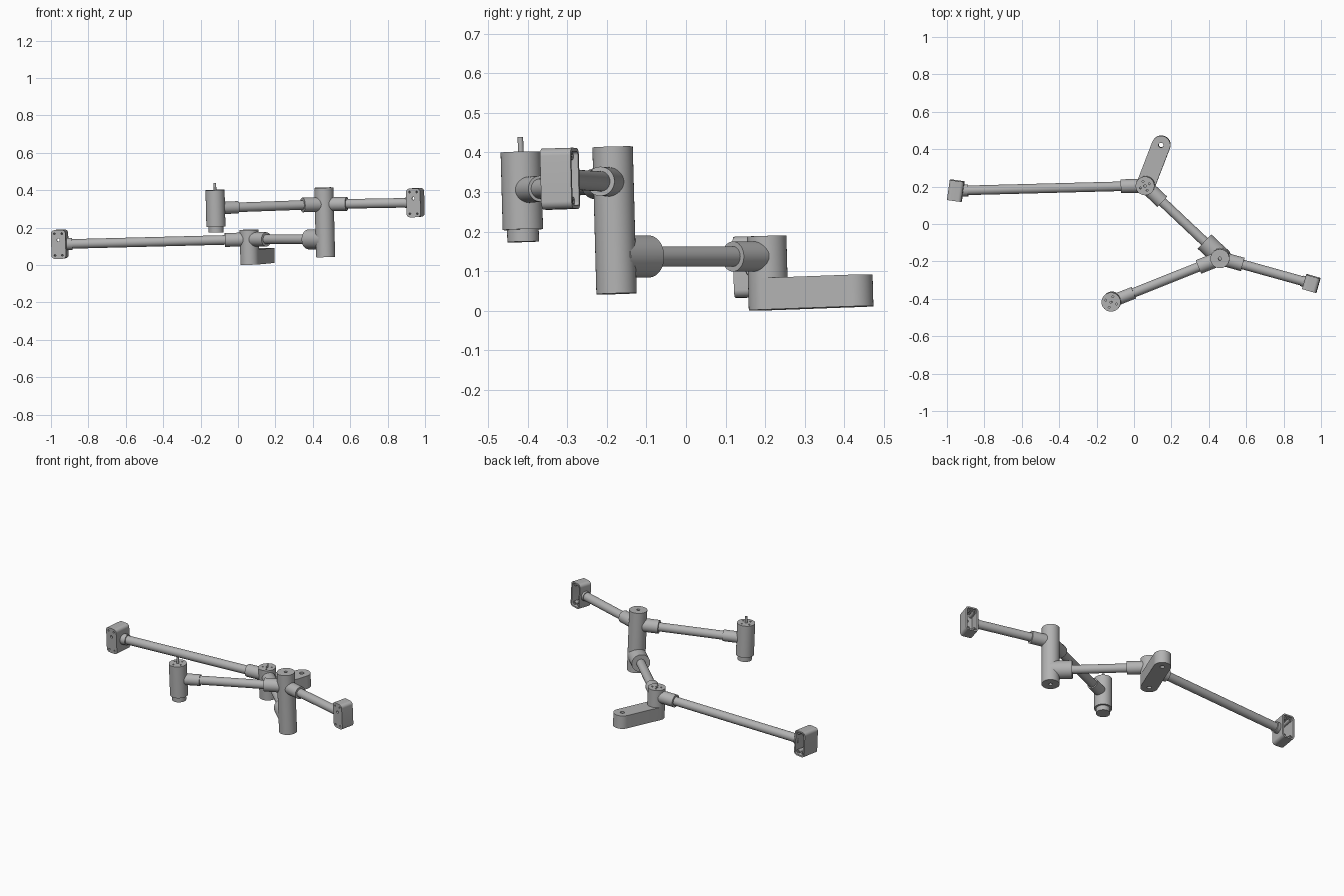
import bpy, bmesh, math
from mathutils import Matrix, Vector

cube = bpy.data.objects.get("Cube")
if cube:
    bpy.data.objects.remove(cube, do_unlink=True)

grey = bpy.data.materials.new("machined grey")
grey.use_nodes = True
colour = (0.45, 0.45, 0.45, 1)
grey.diffuse_color = colour
grey.node_tree.nodes["Principled BSDF"].inputs["Base Color"].default_value = colour

parts = []


def add(name, bm):
    bmesh.ops.recalc_face_normals(bm, faces=bm.faces)
    mesh = bpy.data.meshes.new(name)
    bm.to_mesh(mesh)
    bm.free()
    mesh.materials.append(grey)
    obj = bpy.data.objects.new(name, mesh)
    bpy.context.collection.objects.link(obj)
    parts.append(obj)
    return obj


def rod(name, start, end, radius, sides=48):
    """Round bar between two points."""
    a, b = Vector(start), Vector(end)
    turn = (b - a).to_track_quat('Z', 'Y').to_matrix().to_4x4()
    bm = bmesh.new()
    bmesh.ops.create_cone(bm, cap_ends=True, segments=sides, radius1=radius, radius2=radius,
                          depth=(b - a).length, matrix=Matrix.Translation((a + b) / 2) @ turn)
    return add(name, bm)


def slab(name, corners, radius, low, high, matrix=Matrix(), steps=10):
    """Prism whose outline is rounded around each corner centre, in order."""
    bm = bmesh.new()
    count = len(corners)
    ring = []
    for i, c in enumerate(corners):
        c = Vector(c)
        into = c - Vector(corners[i - 1])
        out = Vector(corners[(i + 1) % count]) - c
        first = math.atan2(into.y, into.x) - math.pi / 2
        sweep = (math.atan2(out.y, out.x) - math.pi / 2 - first) % (2 * math.pi)
        for k in range(steps + 1):
            t = first + sweep * k / steps
            p = c + radius * Vector((math.cos(t), math.sin(t)))
            ring.append(bm.verts.new((p.x, p.y, low)))
    face = bm.faces.new(ring)
    grown = bmesh.ops.extrude_face_region(bm, geom=[face])["geom"]
    bmesh.ops.translate(bm, vec=(0, 0, high - low),
                        verts=[v for v in grown if isinstance(v, bmesh.types.BMVert)])
    bm.transform(matrix)
    return add(name, bm)


def carve(obj, *cutters):
    """Subtract the cutters for good."""
    for cutter in cutters:
        mod = obj.modifiers.new("cut", 'BOOLEAN')
        mod.operation = 'DIFFERENCE'
        mod.solver = 'EXACT'
        mod.object = cutter
    bpy.context.view_layer.update()
    graph = bpy.context.evaluated_depsgraph_get()
    mesh = bpy.data.meshes.new_from_object(obj.evaluated_get(graph))
    obj.modifiers.clear()
    obj.data = mesh
    for cutter in cutters:
        parts.remove(cutter)
        bpy.data.objects.remove(cutter, do_unlink=True)


def hole(x, y, low, high, radius):
    return rod("hole_cutter", (x, y, low), (x, y, high), radius, 16)


LOW, HIGH = 0.137, 0.325
hub = Vector((0.06, 0.205, LOW))
post = Vector((0.466, -0.178, LOW))
post_high = Vector((post.x, post.y, HIGH))
tool = Vector((-0.116, -0.41, HIGH))
left_mount = Vector((0.953, -0.313, HIGH))
right_mount = Vector((-0.953, 0.178, LOW))


def arm(name, start, end, socket_a, socket_b):
    """Thin bar with a wider socket (length, radius) at each end."""
    along = (end - start).normalized()
    rod(name, start, end, 0.0255)
    for tag, base, way, (length, radius) in (("inner", start, along, socket_a),
                                             ("outer", end, -along, socket_b)):
        rod(f"{name}_{tag}_socket", base, base + way * length, radius)


# Hub with screw holes and a side slot
hub_body = rod("hub", (hub.x, hub.y, 0.002), (hub.x, hub.y, 0.188), 0.05, 64)
holes = [hole(hub.x, hub.y, 0.17, 0.2, 0.007), hole(hub.x, hub.y, -0.02, 0.03, 0.013)]
for k in range(4):
    t = math.radians(25 + 90 * k)
    holes.append(hole(hub.x + 0.026 * math.cos(t), hub.y + 0.026 * math.sin(t), 0.17, 0.2, 0.005))
slot = slab("slot_cutter", [(0.036, 0.14), (0.06, 0.14), (0.06, 0.17), (0.036, 0.17)],
            0.002, 0.038, 0.056)
carve(hub_body, slot, *holes)

# Base foot
foot_end = (0.143, 0.42)
foot = slab("base_foot", [hub.xy[:], foot_end], 0.05, 0.002, 0.082, steps=24)
carve(foot, hole(*foot_end, -0.05, 0.15, 0.013), hole(hub.x, hub.y, -0.02, 0.03, 0.013))

# Upright post, hollow at both end centres
column = rod("post", (post.x, post.y, 0.043), (post.x, post.y, 0.414), 0.051, 64)
carve(column, hole(post.x, post.y, 0.39, 0.45, 0.009), hole(post.x, post.y, 0, 0.07, 0.011))

# Tool holder: body, narrow collar and pin
body = rod("tool_body", (tool.x, tool.y, 0.226), (tool.x, tool.y, 0.422), 0.051, 64)
marks = []
for k in range(4):
    t = math.radians(70 + 90 * k)
    marks.append(hole(tool.x + 0.03 * math.cos(t), tool.y + 0.03 * math.sin(t), 0.41, 0.43, 0.005))
carve(body, *marks)
rod("tool_collar", (tool.x, tool.y, 0.195), (tool.x, tool.y, 0.23), 0.04)
rod("tool_pin", (tool.x, tool.y, 0.41), (tool.x, tool.y, 0.46), 0.007, 24)


# Box mounts, closed at the front and open at the back
def mount(name, centre, angle, depth):
    frame = (Matrix.Translation(centre) @ Matrix.Rotation(math.radians(angle), 4, 'Z')
             @ Matrix.Rotation(math.pi / 2, 4, 'X'))
    w, h, r, d = 0.02, 0.058, 0.019, depth / 2
    corners = [(-w, -h), (w, -h), (w, h), (-w, h)]
    shell = slab(name, corners, r, -d, d, frame)
    carve(shell, slab("cavity_cutter", corners, r - 0.009, -d - 0.02, d - 0.012, frame))
    drills = [rod("drill", frame @ Vector((x, z, 0)), frame @ Vector((x, z, d + 0.01)), 0.005, 16)
              for x, z in corners]
    drills.append(rod("drill", frame @ Vector((0, 0.024, 0)),
                      frame @ Vector((0, 0.024, d + 0.01)), 0.008, 20))
    carve(shell, *drills)
    for i, (x, z) in enumerate(corners):
        boss = rod(f"{name}_boss_{i + 1}", frame @ Vector((x, z, 0.012 - d)),
                   frame @ Vector((x, z, d - 0.011)), 0.011, 24)
        carve(boss, rod("drill", frame @ Vector((x, z, -d)), frame @ Vector((x, z, d)), 0.005, 16))


mount("left_mount", left_mount, -16, 0.08)
mount("right_mount", right_mount, -8, 0.108)


def side_of(target, source):
    """Point where an arm meets the wall of a mount."""
    return target + (source - target).normalized() * 0.034


# Arms
arm("right_arm", hub, side_of(right_mount, hub), (0.13, 0.037), (0.032, 0.032))
arm("middle_arm", hub, post, (0.126, 0.038), (0.123, 0.053))
arm("left_arm", post_high, side_of(left_mount, post_high), (0.125, 0.037), (0.02, 0.029))
arm("tool_arm", post_high, tool, (0.125, 0.039), (0.128, 0.033))

# Lean the whole assembly slightly about the hub
lean = Vector((0, 0, 1)).rotation_difference(Vector((-0.025, -0.027, 1))).to_matrix().to_4x4()
bpy.ops.object.select_all(action='DESELECT')
for obj in parts:
    obj.data.transform(Matrix.Translation(hub) @ lean @ Matrix.Translation(-hub))
    obj.select_set(True)
bpy.context.view_layer.objects.active = parts[0]
bpy.ops.object.shade_smooth_by_angle(angle=math.radians(35))
